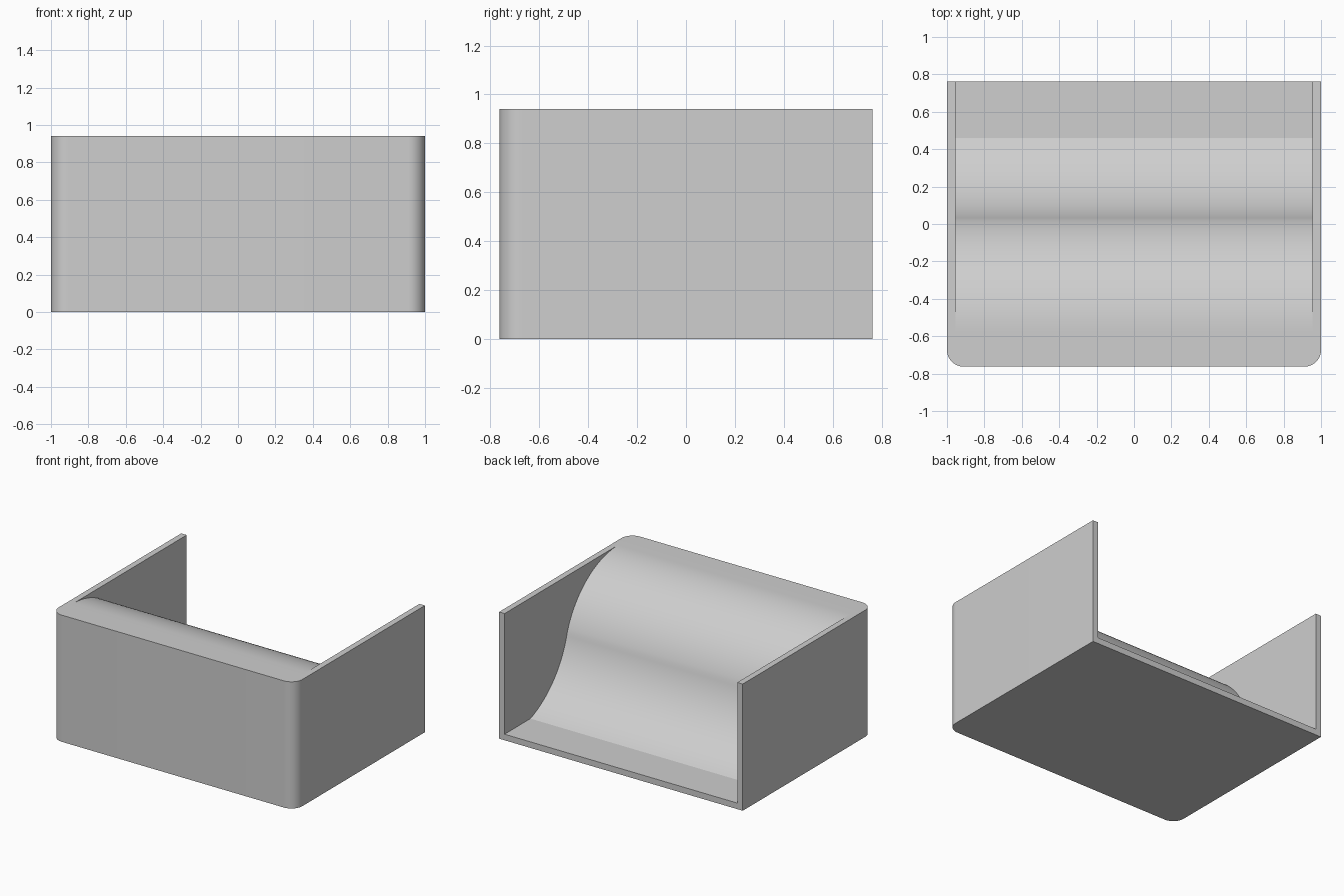
import bpy
from math import radians, sin, cos, atan2, hypot, asin
from mathutils import Matrix, Vector
import bmesh

cube = bpy.data.objects.get("Cube")
if cube:
    bpy.data.objects.remove(cube, do_unlink=True)

HALF_X, HALF_Y, HEIGHT = 1.0, 0.763, 0.94
WALL, CORNER = 0.045, 0.09

grey = bpy.data.materials.new("plain grey")
grey.use_nodes = True
colour = (0.62, 0.62, 0.62, 1)
grey.diffuse_color = colour
grey.node_tree.nodes["Principled BSDF"].inputs["Base Color"].default_value = colour


def prism(name, points, direction):
    """Extrude a closed outline of 3D points along a direction."""
    bm = bmesh.new()
    face = bm.faces.new([bm.verts.new(p) for p in points])
    result = bmesh.ops.extrude_face_region(bm, geom=[face])
    moved = [v for v in result["geom"] if isinstance(v, bmesh.types.BMVert)]
    bmesh.ops.translate(bm, verts=moved, vec=direction)
    bmesh.ops.recalc_face_normals(bm, faces=bm.faces)
    mesh = bpy.data.meshes.new(name)
    bm.to_mesh(mesh)
    bm.free()
    mesh.materials.append(grey)
    obj = bpy.data.objects.new(name, mesh)
    bpy.context.collection.objects.link(obj)
    return obj


def arc(cx, cy, radius, start, end, steps):
    angles = [start + (end - start) * i / steps for i in range(steps + 1)]
    return [(cx + radius * cos(a), cy + radius * sin(a)) for a in angles]


# Block with rounded front corners
outline = [(HALF_X, HALF_Y), (-HALF_X, HALF_Y)]
for side, start in ((-1, 180), (1, 270)):
    outline += arc(side * (HALF_X - CORNER), CORNER - HALF_Y, CORNER,
                   radians(start), radians(start + 90), 12)
tray = prism("scooped_tray", [(x, y, 0) for x, y in outline], (0, 0, HEIGHT))

# Scoop outline: rounded upper lip, crease, then hollow lower curve
lip_y, crease_y, crease_z, floor_y = -0.57, 0.028, 0.52, 0.46
run, drop = crease_y - lip_y, HEIGHT - crease_z
lip_r = (run ** 2 + drop ** 2) / (2 * drop)
profile = arc(lip_y, HEIGHT - lip_r, lip_r, radians(90),
              atan2(lip_r - drop, run), 28)

crease, foot = Vector((crease_y, crease_z)), Vector((floor_y, WALL))
chord = foot - crease
half = radians(28)
hollow_r = chord.length / (2 * sin(half))
normal = Vector((-chord.y, chord.x)).normalized()
centre = (crease + foot) / 2 + normal * hollow_r * cos(half)
a0 = atan2(*(crease - centre).yx)
profile += arc(centre.x, centre.y, hollow_r, a0, a0 + 2 * half, 28)[1:]
profile += [(1, WALL), (1, 1.2), (lip_y, 1.2)]

# Cut the scoop between the side walls
inner = HALF_X - WALL
cutter = prism("scoop_cutter", [(-inner, y, z) for y, z in profile], (2 * inner, 0, 0))
cutter.hide_render = True
cut = tray.modifiers.new("scoop", 'BOOLEAN')
cut.operation = 'DIFFERENCE'
cut.solver = 'EXACT'
cut.object = cutter

bpy.ops.object.select_all(action='DESELECT')
tray.select_set(True)
bpy.context.view_layer.objects.active = tray
bpy.ops.object.modifier_apply(modifier=cut.name)
bpy.data.objects.remove(cutter, do_unlink=True)
bpy.ops.object.shade_smooth_by_angle(angle=radians(14))
